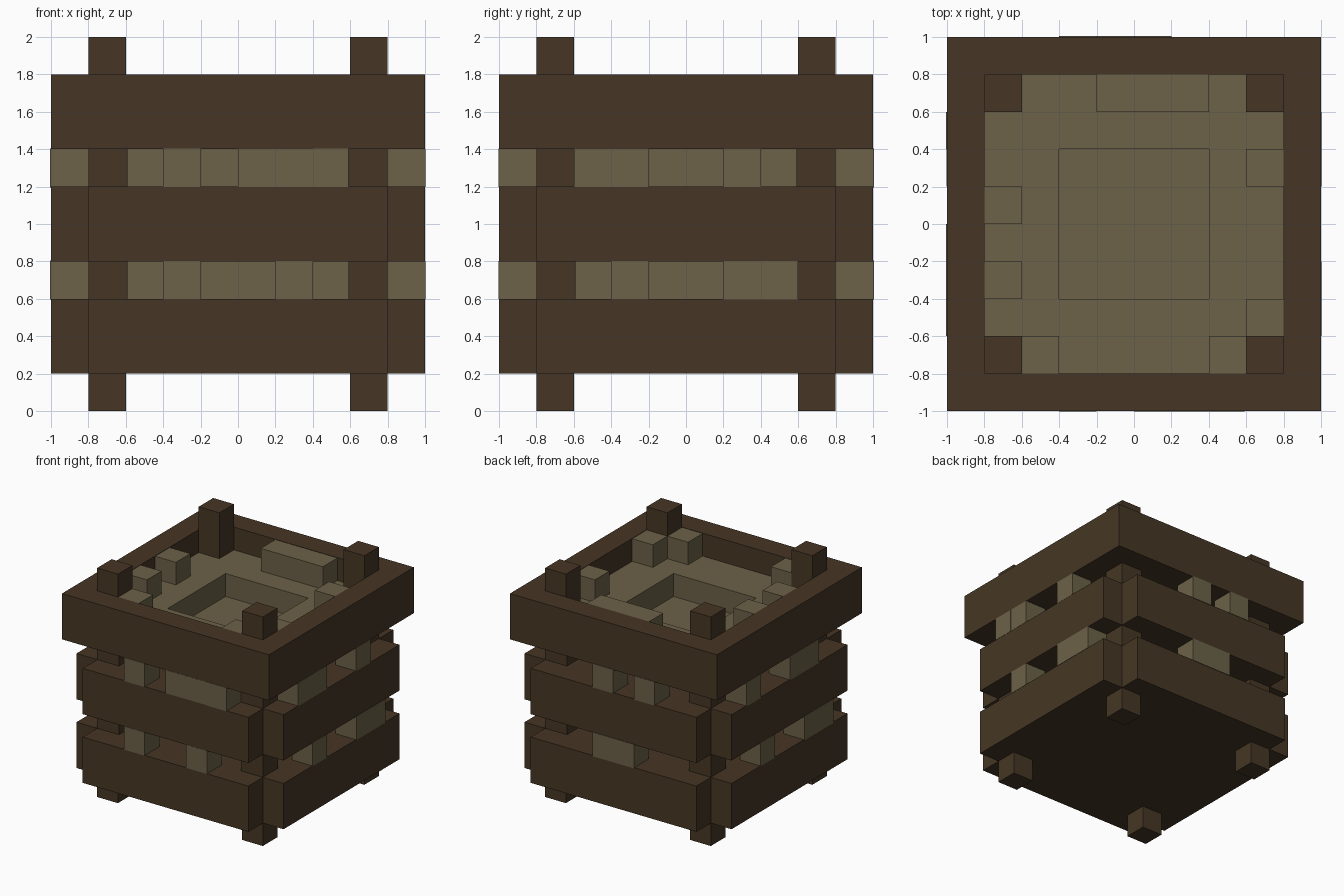
import bpy, bmesh, random
from mathutils import Vector, Matrix

if "Cube" in bpy.data.objects:
    bpy.data.objects.remove(bpy.data.objects["Cube"])

random.seed(4)


def material(name, rgb):
    m = bpy.data.materials.new(name)
    m.diffuse_color = (*rgb, 1)
    m.use_nodes = True
    m.node_tree.nodes["Principled BSDF"].inputs["Base Color"].default_value = m.diffuse_color
    return m


wood = material("dark_wood", (0.061, 0.037, 0.018))
stone = material("grey_stone", (0.150, 0.122, 0.065))


def boxes(name, mat, spans):
    """One object from boxes given as (x0, x1, y0, y1, z0, z1)."""
    bm = bmesh.new()
    for x0, x1, y0, y1, z0, z1 in spans:
        mid = Vector((x0 + x1, y0 + y1, z0 + z1)) / 2
        size = Matrix.Diagonal((abs(x1 - x0), abs(y1 - y0), z1 - z0, 1))
        bmesh.ops.create_cube(bm, size=1, matrix=Matrix.Translation(mid) @ size)
    mesh = bpy.data.meshes.new(name)
    bm.to_mesh(mesh)
    bm.free()
    mesh.materials.append(mat)
    ob = bpy.data.objects.new(name, mesh)
    bpy.context.collection.objects.link(ob)
    return ob


def frame(outer, inner, z0, z1):
    """Four boxes forming a closed square ring."""
    return [(-outer, outer, -outer, -inner, z0, z1),
            (-outer, outer, inner, outer, z0, z1),
            (-outer, -inner, -inner, inner, z0, z1),
            (inner, outer, -inner, inner, z0, z1)]


# Corner posts, slightly thicker between the bands
SIGNS = [(sx, sy) for sx in (-1, 1) for sy in (-1, 1)]
for i, (sx, sy) in enumerate(SIGNS):
    boxes(f"corner_post_{i + 1}", wood,
          [(0.6 * sx, 0.8 * sx, 0.6 * sy, 0.8 * sy, 0, 2),
           (0.59 * sx, 0.8 * sx, 0.59 * sy, 0.8 * sy, 0.2, 1.4)])

# Two lower bands: inner deck with a plank on each side, corners left open
for label, z0 in (("lower", 0.2), ("middle", 0.8)):
    z1 = z0 + 0.4
    boxes(label + "_deck", wood, [(-0.8, 0.8, -0.8, 0.8, z0, z1)])
    for s, fb, lr in ((-1, "front", "left"), (1, "back", "right")):
        boxes(f"{label}_{fb}_plank", wood, [(-0.8, 0.8, 0.8 * s, s, z0, z1)])
        boxes(f"{label}_{lr}_plank", wood, [(0.8 * s, s, -0.8, 0.8, z0, z1)])

# Top rim and the ledge under the stone floor
boxes("top_rim", wood, frame(1, 0.8, 1.4, 1.8))
boxes("floor_ledge", wood, frame(0.8, 0.59, 1.4, 1.5))

# Stone core showing in the gaps, and the floor with a square recess
boxes("stone_core", stone, [(-0.59, 0.59, -0.59, 0.59, z, z + 0.2) for z in (0.6, 1.2)])
boxes("floor_base", stone, [(-0.59, 0.59, -0.59, 0.59, 1.3, 1.4)])
boxes("stone_floor", stone, frame(0.59, 0.4, 1.4, 1.6) + frame(0.8, 0.59, 1.5, 1.6))

# Stones poking out of the gaps: (start, end) along each side
GAPS = {
    "front": {0.6: [(-0.4, -0.2), (0.2, 0.4)],
              1.2: [(-0.4, -0.2), (0, 0.2), (0.2, 0.4), (0.4, 0.59)]},
    "back": {0.6: [(-0.2, 0.2)],
             1.2: [(0, 0.2), (-0.4, -0.2)]},
    "right": {0.6: [(-0.4, -0.2), (0.2, 0.6)],
              1.2: [(-0.6, -0.4), (-0.4, -0.2), (0.2, 0.4)]},
    "left": {0.6: [(0.2, 0.4), (-0.6, -0.2)],
             1.2: [(0.4, 0.6), (-0.4, 0)]},
}
for side, levels in GAPS.items():
    spans = []
    s = -1 if side in ("front", "left") else 1
    for z, runs in levels.items():
        for a, b in runs:
            e = random.uniform(0.001, 0.005)
            near, far = 0.8 * s, (1 + e) * s
            if side in ("front", "back"):
                spans.append((a, b, near, far, z - e, z + 0.2 + e))
            else:
                spans.append((near, far, a, b, z - e, z + 0.2 + e))
    boxes(side + "_gap_stones", stone, spans)

# Loose stones lying on the floor along the rim
boxes("rim_stones", stone, [(x0, x1, y0, y1, 1.6, 1.797) for x0, x1, y0, y1 in (
    (-0.2, 0.4, 0.6, 0.803),
    (-0.6, -0.4, -0.803, -0.6), (0.4, 0.6, -0.8, -0.6),
    (-0.8, -0.6, 0, 0.2), (-0.805, -0.6, -0.4, -0.2),
    (0.6, 0.8, 0.2, 0.4), (0.6, 0.803, -0.6, -0.4))])
